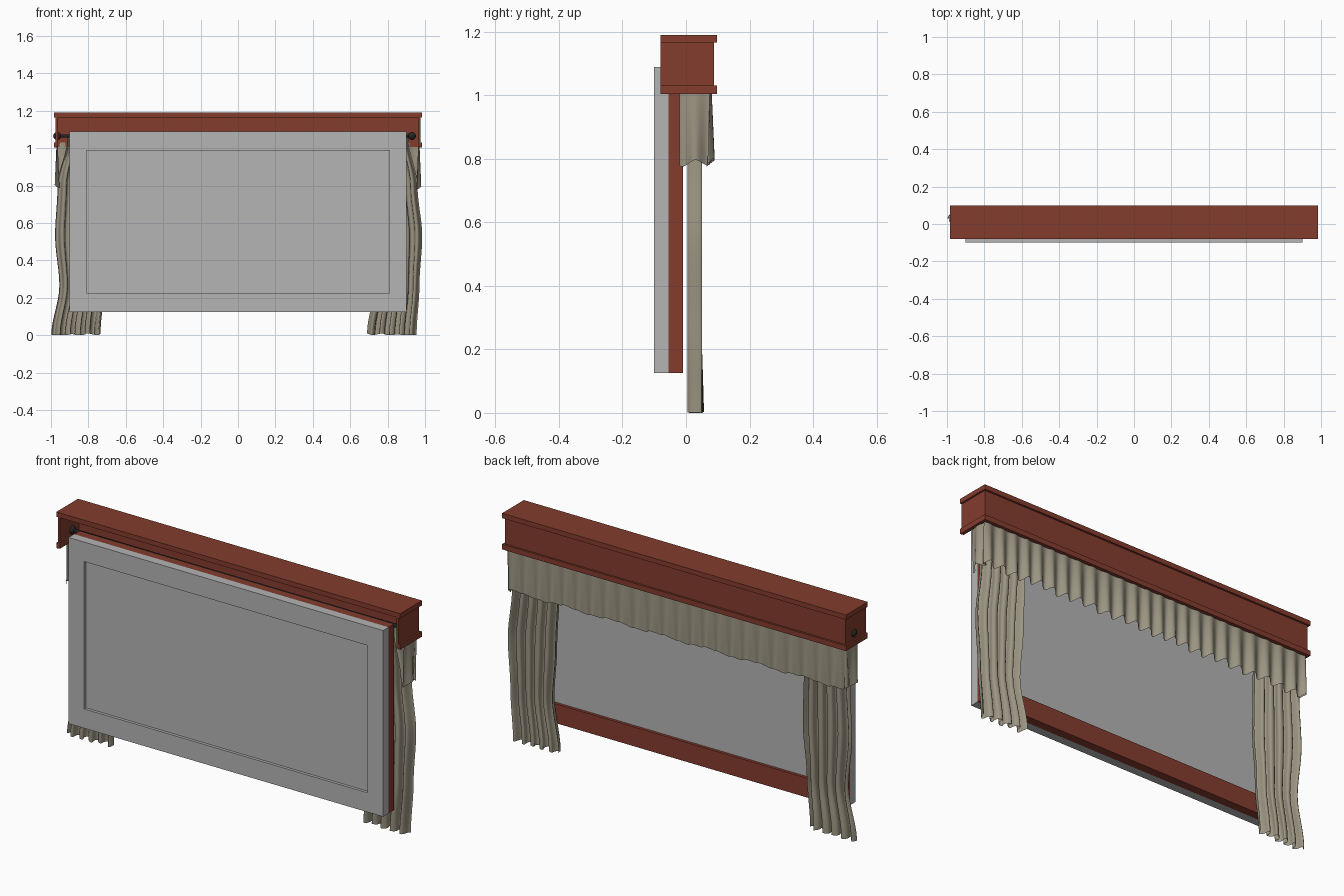
import bpy, bmesh, math
from mathutils import Vector

if "Cube" in bpy.data.objects:
    bpy.data.objects.remove(bpy.data.objects["Cube"])


def material(name, rgb):
    m = bpy.data.materials.new(name)
    m.diffuse_color = (*rgb, 1)
    m.use_nodes = True
    m.node_tree.nodes["Principled BSDF"].inputs["Base Color"].default_value = m.diffuse_color
    return m


RED = material("red_wood", (0.23, 0.045, 0.027))
GREY = material("grey_panel", (0.46, 0.46, 0.46))
CLOTH = material("beige_cloth", (0.33, 0.30, 0.225))
BLACK = material("black_metal", (0.02, 0.02, 0.02))


def finish(name, bm, mat, smooth=False):
    me = bpy.data.meshes.new(name)
    bmesh.ops.recalc_face_normals(bm, faces=bm.faces)
    bm.to_mesh(me)
    bm.free()
    me.materials.append(mat)
    for p in me.polygons:
        p.use_smooth = smooth
    ob = bpy.data.objects.new(name, me)
    bpy.context.collection.objects.link(ob)
    return ob


def add_box(bm, x0, x1, y0, y1, z0, z1):
    r = bmesh.ops.create_cube(bm, size=1)
    for v in r["verts"]:
        v.co = Vector(((x0 + x1) / 2 + v.co.x * (x1 - x0),
                       (y0 + y1) / 2 + v.co.y * (y1 - y0),
                       (z0 + z1) / 2 + v.co.z * (z1 - z0)))


def boxes(name, mat, *dims):
    bm = bmesh.new()
    for d in dims:
        add_box(bm, *d)
    return finish(name, bm, mat)


def ring(name, mat, y0, y1):
    """Rectangular window frame made as one mitred loop."""
    outer = [(-.9, .125), (.9, .125), (.9, 1.088), (-.9, 1.088)]
    inner = [(-.81, .225), (.81, .225), (.81, .987), (-.81, .987)]
    bm = bmesh.new()
    rows = [[bm.verts.new((x, y, z)) for x, z in loop]
            for loop, y in ((outer, y0), (inner, y0), (inner, y1), (outer, y1))]
    for i in range(4):
        a, b = rows[i], rows[(i + 1) % 4]
        for j in range(4):
            k = (j + 1) % 4
            bm.faces.new((a[j], a[k], b[k], b[j]))
    return finish(name, bm, mat)


def sheet(name, f, nu, nv):
    """Cloth surface from a function of u, v in 0..1."""
    bm = bmesh.new()
    g = [[bm.verts.new(f(i / nu, j / nv)) for j in range(nv + 1)] for i in range(nu + 1)]
    for i in range(nu):
        for j in range(nv):
            bm.faces.new((g[i][j], g[i + 1][j], g[i + 1][j + 1], g[i][j + 1]))
    return finish(name, bm, CLOTH, True)


def lerp_table(table, t):
    """Smooth interpolation through evenly spaced values."""
    s = min(t * (len(table) - 1), len(table) - 1.0001)
    i = int(s)
    k = s - i
    k = k * k * (3 - 2 * k)
    return table[i] + (table[i + 1] - table[i]) * k


# Window: grey front frame, red rear frame, pane between
ring("front_frame", GREY, -.10, -.055)
ring("rear_frame", RED, -.055, -.01)
boxes("window_pane", GREY, (-.812, .812, -.085, -.025, .223, .989))

# Pelmet box, open at the front and below
boxes("pelmet_box", RED,
      (-.975, .975, .076, .088, 1.005, 1.17),
      (-.975, -.963, -.08, .088, 1.005, 1.17),
      (.963, .975, -.08, .088, 1.005, 1.17))
boxes("pelmet_top", RED, (-.984, .984, -.08, .098, 1.165, 1.19))
boxes("pelmet_lower_trim", RED,
      (-.984, .984, .086, .098, 1.003, 1.03),
      (-.984, -.973, -.08, .098, 1.003, 1.03),
      (.973, .984, -.08, .098, 1.003, 1.03))

# Curtain rod with round ends
bm = bmesh.new()
r = bmesh.ops.create_cone(bm, cap_ends=True, segments=16, radius1=.009, radius2=.009, depth=1.9)
for v in r["verts"]:
    v.co = Vector((v.co.z - .02, .02 + v.co.x, 1.065 + v.co.y))
for x in (-.967, .93):
    r = bmesh.ops.create_uvsphere(bm, u_segments=16, v_segments=10, radius=.021)
    for v in r["verts"]:
        v.co += Vector((x, .02, 1.065))
finish("curtain_rod", bm, BLACK, True)


# Side curtains: outer and inner edges from floor to rod
def curtain(name, side, outer, inner, phase):
    def f(u, v):
        xo, xi = lerp_table(outer, v), lerp_table(inner, v)
        a = u * 5 * 2 * math.pi + phase
        flare = max(0, 1 - v * 5)
        y = .027 + .023 * math.sin(a + .5 * math.sin(3 * v)) + .008 * flare * u
        x = xo + (xi - xo) * u + .008 * math.sin(2 * a + 1) * math.sin(math.pi * u)
        z = 1.06 * v + .012 * (1 - v) * (.5 + .5 * math.sin(a * .6)) * u
        return (side * x, y, z)
    return sheet(name, f, 90, 28)


curtain("left_curtain", -1, [.998, .955, .978, .965, .91], [.735, .715, .695, .70, .72], 0)
curtain("right_curtain", 1, [.955, .97, .985, .96, .91], [.69, .73, .71, .70, .72], 1.2)

# Valance wrapped around three sides of the pelmet
SIDE, FRONT = .10, 1.94
TOTAL = 2 * SIDE + FRONT


def valance(u, v):
    s = u * TOTAL
    if s < SIDE:
        p, n = (-.97, -.02 + s), (-1, 0)
    elif s <= SIDE + FRONT:
        p, n = (-.97 + s - SIDE, .08), (0, 1)
    else:
        p, n = (.97, .08 - (s - SIDE - FRONT)), (1, 0)
    w = math.sin(s / .08 * 2 * math.pi + .8 * math.sin(s * 7))
    d = (.003 + .010 * (1 - v)) * w - .003
    z = 1.03 * v + (.79 + .010 * w + .005 * math.sin(s * 23)) * (1 - v)
    return (p[0] + n[0] * d, p[1] + n[1] * d, z)


sheet("valance", valance, 321, 10)
